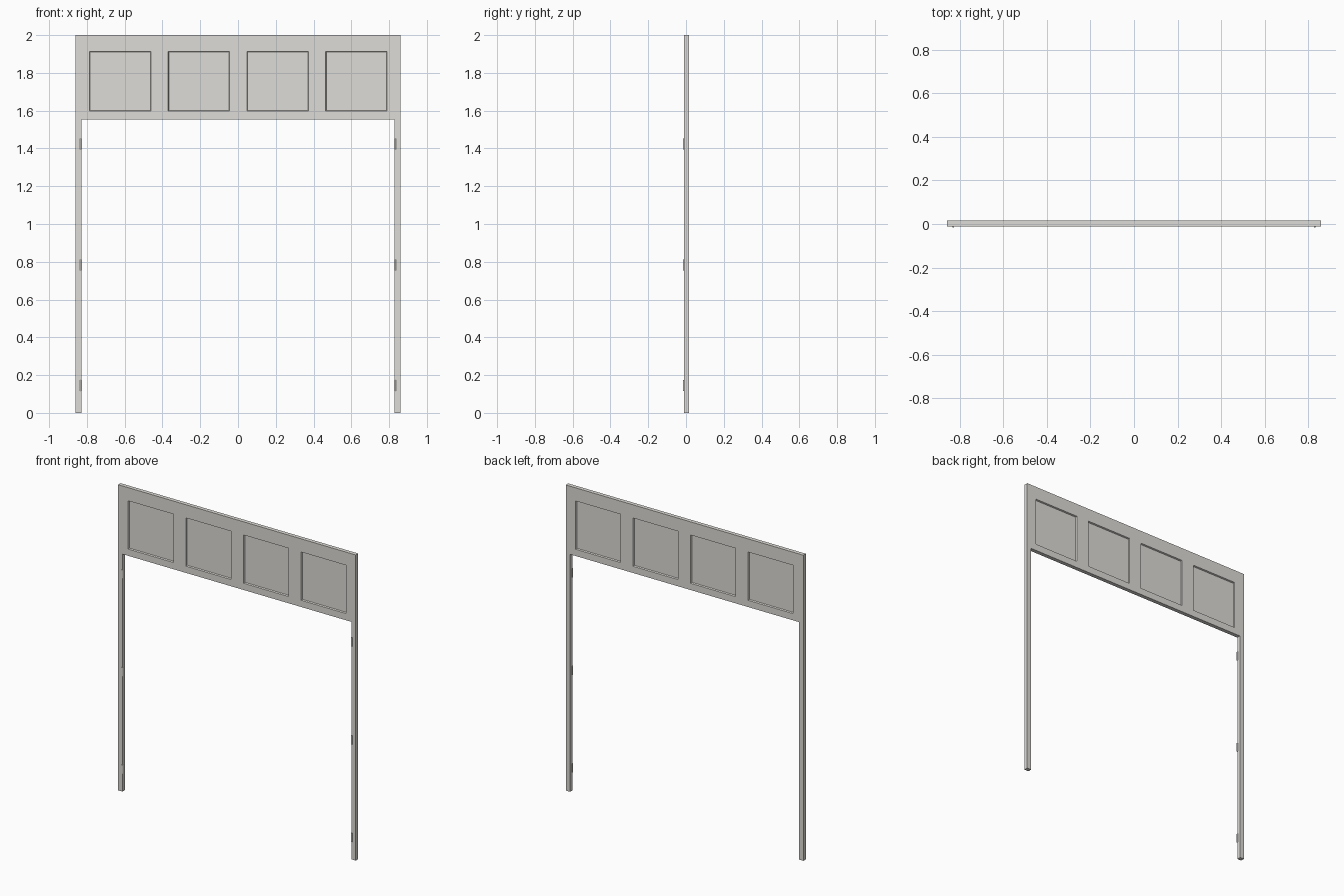
import bpy, bmesh, math

if "Cube" in bpy.data.objects:
    bpy.data.objects.remove(bpy.data.objects["Cube"])

def material(name, rgb):
    m = bpy.data.materials.new(name)
    m.diffuse_color = (*rgb, 1)
    m.use_nodes = True
    m.node_tree.nodes["Principled BSDF"].inputs["Base Color"].default_value = m.diffuse_color
    return m

GREY = material("pale warm grey paint", (0.73, 0.715, 0.68))

HALF_W, TOP, OPEN_W, OPEN_Z = 0.86, 2.0, 0.829, 1.554
FRONT, BACK = -0.011, 0.015
PANEL_W, PANEL_Z = 0.326, (1.598, 1.914)
PANEL_X = [-0.624, -0.207, 0.21, 0.627]

def finish(bm, name):
    mesh = bpy.data.meshes.new(name)
    bm.to_mesh(mesh)
    bm.free()
    ob = bpy.data.objects.new(name, mesh)
    bpy.context.collection.objects.link(ob)
    mesh.materials.append(GREY)
    return ob

# frame: gridded front outline, extruded through the thickness
bm = bmesh.new()
xs = sorted([-HALF_W, -OPEN_W, OPEN_W, HALF_W] +
            [c + s * PANEL_W / 2 for c in PANEL_X for s in (-1, 1)])
zs = [0, OPEN_Z, *PANEL_Z, TOP]
grid = {(i, j): bm.verts.new((x, FRONT, z))
        for i, x in enumerate(xs) for j, z in enumerate(zs)}
for i in range(len(xs) - 1):
    for j in range(len(zs) - 1):
        if j == 0 and 0 < i < len(xs) - 2:
            continue  # door opening
        bm.faces.new([grid[i, j], grid[i + 1, j], grid[i + 1, j + 1], grid[i, j + 1]])
bmesh.ops.delete(bm, geom=[v for v in bm.verts if not v.link_faces], context='VERTS')
ext = bmesh.ops.extrude_face_region(bm, geom=bm.faces[:], use_keep_orig=True)
for v in [g for g in ext["geom"] if isinstance(g, bmesh.types.BMVert)]:
    v.co.y = BACK
bmesh.ops.recalc_face_normals(bm, faces=bm.faces[:])

# four sunken panels on both sides
def is_panel(f):
    c = f.calc_center_median()
    return (abs(f.normal.y) > 0.9 and PANEL_Z[0] < c.z < PANEL_Z[1]
            and any(abs(c.x - p) < 0.05 for p in PANEL_X))
panels = [f for f in bm.faces if is_panel(f)]
bmesh.ops.inset_individual(bm, faces=panels, thickness=0.005, depth=-0.009)
bmesh.ops.dissolve_limit(bm, angle_limit=0.01, verts=bm.verts[:], edges=bm.edges[:])
finish(bm, "door_frame")

# hinge barrels on the front inner corners of the posts
for side, label in ((-1, "left"), (1, "right")):
    for n, z in enumerate((0.146, 0.784, 1.424)):
        bpy.ops.mesh.primitive_cylinder_add(vertices=12, radius=0.0055, depth=0.058,
                                            location=(side * 0.831, -0.0105, z))
        ob = bpy.context.object
        ob.name = f"{label}_hinge_{n + 1}"
        ob.data.materials.append(GREY)
        bpy.ops.object.shade_smooth_by_angle(angle=math.radians(40))
